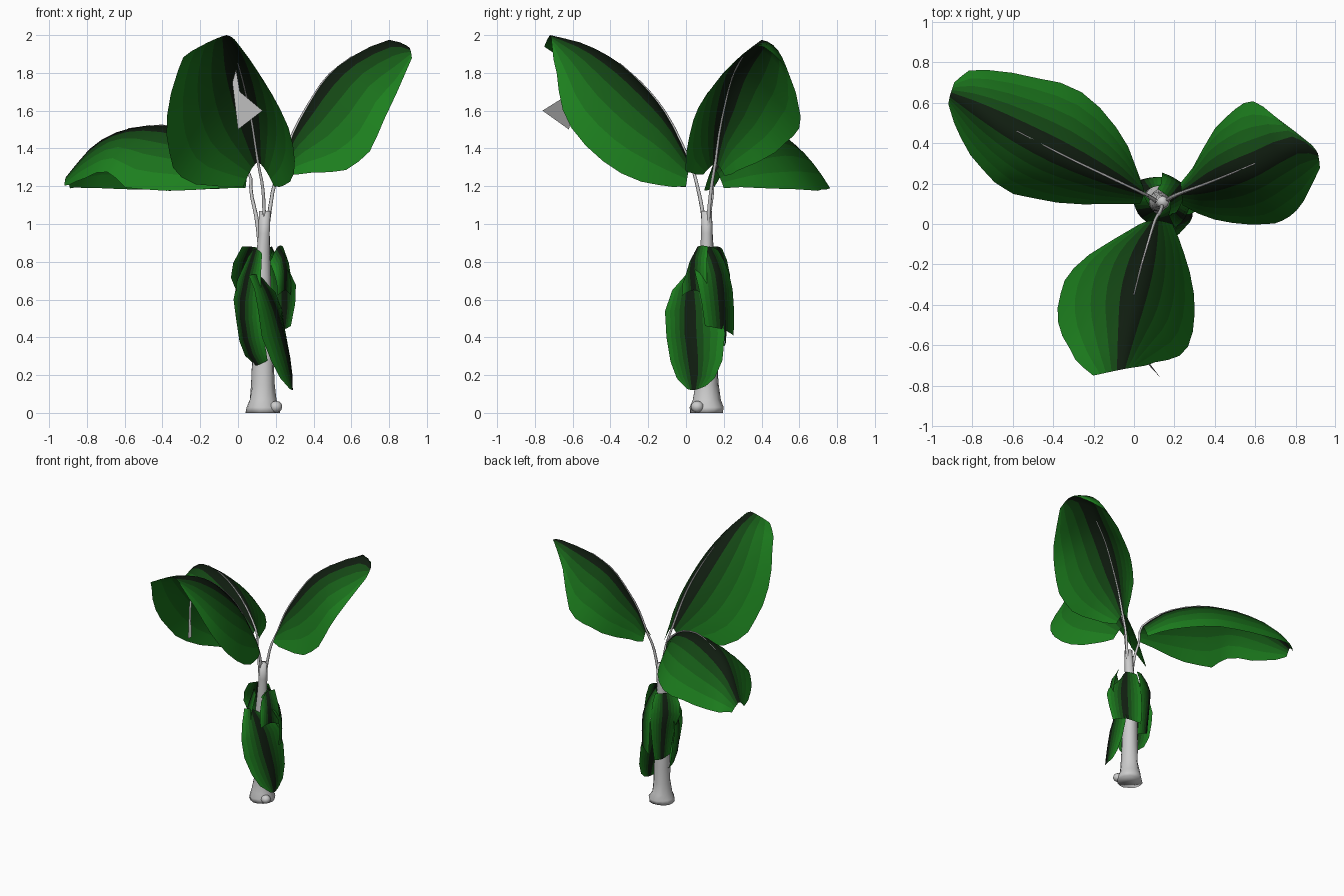
import bpy, bmesh, math, random
from mathutils import Vector

if "Cube" in bpy.data.objects:
    bpy.data.objects.remove(bpy.data.objects["Cube"])

random.seed(4)
SHADES = 5


def material(name, color):
    m = bpy.data.materials.new(name)
    m.diffuse_color = (*color, 1)
    m.use_nodes = True
    m.node_tree.nodes["Principled BSDF"].inputs["Base Color"].default_value = m.diffuse_color
    return m


# dark along the midrib, bright green at the edge
greens = []
for i in range(SHADES):
    f = i / (SHADES - 1)
    greens.append(material("leaf_green_%d" % i, (0.005 + 0.007 * f, 0.012 + 0.2 * f, 0.005 + 0.008 * f)))


def spline(points, n):
    """Catmull-Rom resampling through the control points."""
    p = [Vector(q) for q in points]
    p = [2 * p[0] - p[1]] + p + [2 * p[-1] - p[-2]]
    segs, out = len(p) - 3, []
    for i in range(n + 1):
        t = i / n * segs
        k = min(int(t), segs - 1)
        t -= k
        a, b, c, d = p[k:k + 4]
        out.append(0.5 * (2 * b + (c - a) * t + (2 * a - 5 * b + 4 * c - d) * t * t
                          + (3 * b - a - 3 * c + d) * t ** 3))
    return out


def mesh_object(name, bm, smooth=True):
    me = bpy.data.meshes.new(name)
    bm.to_mesh(me)
    bm.free()
    ob = bpy.data.objects.new(name, me)
    bpy.context.collection.objects.link(ob)
    for f in me.polygons:
        f.use_smooth = smooth
    return ob


def leaf(name, left, mid, right, rows=12, bulge=0.14, wave=0.006):
    """Folded blade lofted between its two edges and the midrib."""
    bm = bmesh.new()
    grid = []
    for l, m, r in zip(spline(left, rows), spline(mid, rows), spline(right, rows)):
        out = m - (l + r) / 2
        row = []
        for j in range(-SHADES, SHADES + 1):
            u = abs(j) / SHADES
            edge = l if j < 0 else r
            p = m.lerp(edge, u) + out * bulge * 4 * u * (1 - u)
            if u == 1:
                p += (edge - m).normalized() * random.uniform(-wave, wave)
            row.append(bm.verts.new(p))
        grid.append(row)
    for a, b in zip(grid, grid[1:]):
        for j in range(2 * SHADES):
            f = bm.faces.new((a[j], a[j + 1], b[j + 1], b[j]))
            f.material_index = SHADES - 1 - j if j < SHADES else j - SHADES
    ob = mesh_object(name, bm)
    for g in greens:
        ob.data.materials.append(g)
    return ob


def stalk(name, points, r0=0.012, r1=0.003):
    cu = bpy.data.curves.new(name, 'CURVE')
    cu.dimensions = '3D'
    cu.bevel_depth = 1
    cu.bevel_resolution = 1
    cu.use_fill_caps = True
    pts = spline(points, 16)
    sp = cu.splines.new('POLY')
    sp.points.add(len(pts) - 1)
    for i, p in enumerate(pts):
        sp.points[i].co = (*p, 1)
        sp.points[i].radius = r0 + (r1 - r0) * i / 16
    ob = bpy.data.objects.new(name, cu)
    bpy.context.collection.objects.link(ob)


# trunk: uneven tapering tube with a flared foot
bm = bmesh.new()
rings = []
SIDES = 14
for z, r, x in [(0, .092, .135), (.03, .088, .135), (.07, .072, .132), (.15, .062, .132), (.28, .057, .132),
                (.5, .053, .13), (.7, .045, .13), (.85, .036, .132), (.95, .031, .138), (1.07, .029, .142)]:
    ring = []
    for i in range(SIDES):
        a = math.tau * i / SIDES
        q = r * random.uniform(.92, 1.07)
        ring.append(bm.verts.new((x + q * math.cos(a), .11 + q * math.sin(a), z)))
    rings.append(ring)
for a, b in zip(rings, rings[1:]):
    for i in range(SIDES):
        k = (i + 1) % SIDES
        bm.faces.new((a[i], a[k], b[k], b[i]))
bm.faces.new(rings[0][::-1])
bm.faces.new(rings[-1])
mesh_object("trunk", bm)

# small root knob beside the foot
bm = bmesh.new()
bmesh.ops.create_icosphere(bm, subdivisions=2, radius=1)
for v in bm.verts:
    v.co = Vector((.2 + .035 * v.co.x, .06 + .035 * v.co.y, .032 + .032 * v.co.z))
mesh_object("root_knob", bm)

# three large leaves
front_mid = [(.105, .02, 1.33), (.07, -.09, 1.56), (.035, -.21, 1.72),
             (0, -.35, 1.85), (-.03, -.53, 1.95), (-.06, -.72, 2.0)]
leaf("front_leaf",
     [(.03, .0, 1.2), (-.26, -.18, 1.22), (-.36, -.33, 1.36), (-.37, -.5, 1.6), (-.3, -.65, 1.86), (-.2, -.75, 1.94)],
     front_mid,
     [(.19, .0, 1.2), (.26, -.18, 1.21), (.3, -.42, 1.32), (.26, -.62, 1.53), (.13, -.68, 1.76), (0, -.71, 1.95)])

right_mid = [(.235, .155, 1.32), (.29, .175, 1.48), (.37, .205, 1.63),
             (.47, .245, 1.78), (.6, .3, 1.885), (.8, .4, 1.975), (.91, .35, 1.93)]
leaf("right_leaf",
     [(.23, .2, 1.26), (.29, .28, 1.28), (.4, .47, 1.38), (.5, .565, 1.47), (.59, .605, 1.57), (.7, .53, 1.83), (.88, .39, 1.95)],
     right_mid,
     [(.24, .09, 1.26), (.4, .02, 1.27), (.57, 0, 1.29), (.7, 0, 1.38), (.77, .04, 1.55), (.84, .11, 1.69), (.92, .28, 1.88)])

back_mid = [(.05, .15, 1.29), (-.12, .23, 1.44), (-.35, .34, 1.52),
            (-.58, .46, 1.505), (-.76, .56, 1.42), (-.91, .64, 1.25)]
leaf("back_left_leaf",
     [(.03, .1, 1.19), (-.3, .1, 1.18), (-.58, .145, 1.19), (-.7, .22, 1.28), (-.84, .39, 1.23), (-.92, .59, 1.2)],
     back_mid,
     [(.04, .2, 1.19), (-.05, .42, 1.19), (-.24, .64, 1.18), (-.5, .73, 1.18), (-.79, .765, 1.19), (-.89, .7, 1.19)])

# leaf stalks running from the trunk under each blade
stalk("front_stalk", [(.13, .11, .86), (.138, .09, 1.05), (.13, .06, 1.2)] + front_mid[:4])
stalk("right_stalk", [(.14, .11, .86), (.165, .12, 1.05), (.19, .135, 1.2)] + right_mid[:5])
stalk("back_left_stalk", [(.12, .11, .84), (.1, .12, 1.02), (.07, .14, 1.16)] + back_mid[:4])

# withered leaves hanging around the trunk
leaf("hanging_leaf_front",
     [(.06, .0, .73), (.1, -.1, .6), (.13, -.1, .4), (.2, -.07, .22), (.27, .0, .13)],
     [(.11, .02, .73), (.18, .02, .6), (.24, .02, .42), (.28, .04, .24), (.29, .04, .12)],
     [(.14, .06, .7), (.22, .17, .6), (.25, .21, .42), (.28, .17, .22), (.285, .1, .14)], rows=6)
leaf("hanging_leaf_left",
     [(.05, .14, .82), (-.02, .17, .65), (-.01, .18, .5), (.02, .17, .33), (.08, .12, .27)],
     [(.09, .07, .87), (.03, .05, .66), (.02, .05, .5), (.05, .05, .34), (.1, .06, .25)],
     [(.13, .04, .84), (.12, -.02, .66), (.12, -.03, .5), (.14, -.01, .36), (.16, .03, .28)], rows=6)
leaf("hanging_leaf_right",
     [(.17, .04, .83), (.26, .05, .76), (.31, .07, .65), (.28, .1, .46)],
     [(.18, .12, .88), (.23, .17, .76), (.25, .19, .62), (.24, .2, .44)],
     [(.12, .17, .86), (.14, .22, .76), (.14, .25, .62), (.15, .25, .41)], rows=5)
leaf("hanging_leaf_back",
     [(.02, .1, .88), (-.04, .12, .74), (.0, .14, .62), (.02, .16, .42)],
     [(.07, .17, .88), (.03, .21, .76), (.04, .22, .62), (.06, .21, .38)],
     [(.13, .19, .87), (.14, .23, .76), (.15, .23, .6), (.14, .2, .35)], rows=5)
leaf("hanging_leaf_top",
     [(.17, .05, .8), (.2, -.01, .72), (.21, -.02, .62)],
     [(.21, .06, .88), (.25, .03, .8), (.25, .04, .65)],
     [(.24, .12, .88), (.28, .11, .75), (.28, .12, .62)], rows=3)

# loose sliver hanging under the front leaf
bm = bmesh.new()
v = [bm.verts.new(p) for p in [(-.01, -.55, 1.82), (-.03, -.56, 1.75), (.0, -.62, 1.5), (.01, -.6, 1.7), (.13, -.76, 1.6)]]
bm.faces.new((v[0], v[1], v[2], v[3]))
bm.faces.new((v[3], v[2], v[4]))
mesh_object("sliver", bm, smooth=False)
